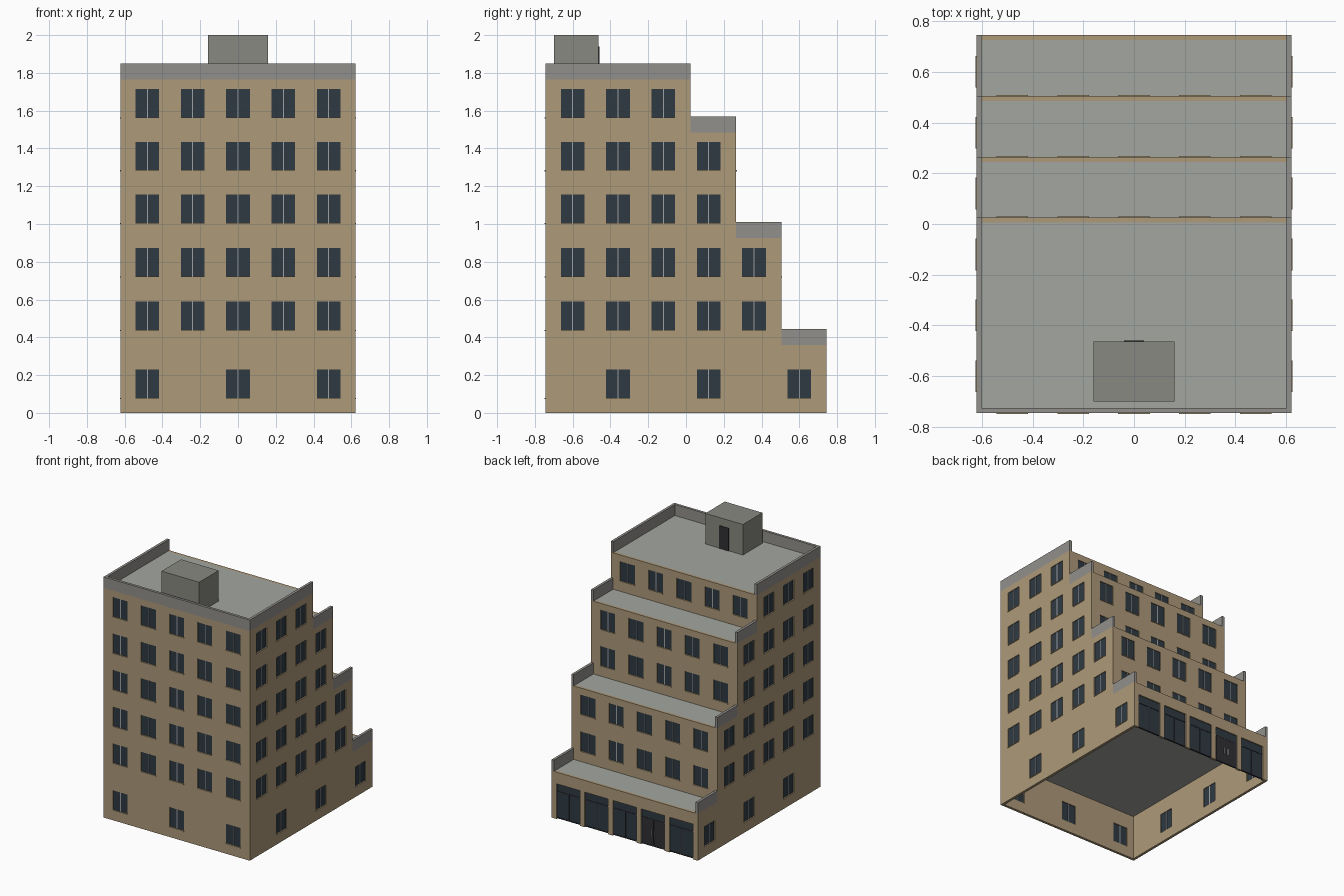
import bpy, bmesh

if "Cube" in bpy.data.objects:
    bpy.data.objects.remove(bpy.data.objects["Cube"])

W, D, T = 0.622, 0.745, 0.02                 # half width, half depth, wall thickness
STEPS = [(0.745, 0.36), (0.505, 0.925), (0.265, 1.485), (0.025, 1.765)]  # rear face y, roof z
FLOORS = [0.36, 0.643, 0.925, 1.205, 1.485]  # upper floor levels
COLS = [-0.48, -0.24, 0, 0.24, 0.48]
PAR = 0.085                                  # parapet height
WW, WH, SILL = 0.125, 0.15, 0.08             # window width, height, sill height


def mat(name, rgb):
    m = bpy.data.materials.new(name)
    m.diffuse_color = (*rgb, 1)
    m.use_nodes = True
    m.node_tree.nodes["Principled BSDF"].inputs["Base Color"].default_value = m.diffuse_color
    return m


TAN = mat("tan_render", (0.42, 0.32, 0.19))
ROOF = mat("roof_grey", (0.37, 0.38, 0.35))
CONC = mat("concrete", (0.29, 0.28, 0.26))
HUT = mat("hut_grey", (0.25, 0.25, 0.22))
GLASS = mat("dark_glass", (0.028, 0.042, 0.055))
FRAME = mat("frame_grey", (0.35, 0.37, 0.38))
DARK = mat("door_dark", (0.03, 0.03, 0.035))


def box(bm, x0, x1, y0, y1, z0, z1):
    x0, x1 = sorted((x0, x1))
    y0, y1 = sorted((y0, y1))
    vs = bmesh.ops.create_cube(bm, size=1)["verts"]
    bmesh.ops.scale(bm, vec=(x1 - x0, y1 - y0, z1 - z0), verts=vs)
    bmesh.ops.translate(bm, vec=((x0 + x1) / 2, (y0 + y1) / 2, (z0 + z1) / 2), verts=vs)


def finish(bm, name, m):
    bmesh.ops.recalc_face_normals(bm, faces=bm.faces)
    me = bpy.data.meshes.new(name)
    bm.to_mesh(me)
    bm.free()
    if m:
        me.materials.append(m)
    o = bpy.data.objects.new(name, me)
    bpy.context.collection.objects.link(o)
    return o


def boxes(name, m, items):
    bm = bmesh.new()
    for b in items:
        box(bm, *b)
    return finish(bm, name, m)


def on_wall(axis, face, s, u0, u1, d0, d1, z0, z1):
    """Box on a wall: u along the wall, d depth inward from the outer face."""
    a, b = face - s * d0, face - s * d1
    return (a, b, u0, u1, z0, z1) if axis == "x" else (u0, u1, a, b, z0, z1)


# list every window: (axis, outer face, direction, centre along wall, bottom z)
wins = [("y", -D, -1, x, SILL) for x in COLS[::2]]
wins += [("x", s * W, s, y, SILL) for s in (-1, 1) for y in (-0.36, 0.12, 0.60)]
for i, f in enumerate(FLOORS):
    tier = i // 2 + 1
    wins += [("y", -D, -1, x, f + SILL) for x in COLS]
    wins += [("y", STEPS[tier][0], 1, x, f + SILL) for x in COLS]
    wins += [("x", s * W, s, -0.60 + 0.24 * k, f + SILL)
             for s in (-1, 1) for k in range(6 - tier)]

# storefront bays in the rear ground floor
BW, BH = 0.10, 0.27
holes = [on_wall(a, f, s, u - WW / 2, u + WW / 2, -0.05, T + 0.05, z, z + WH)
         for a, f, s, u, z in wins]
holes += [(x - BW, x + BW, D - 0.06, D + 0.06, -0.05, BH) for x in COLS]
cutter = boxes("opening_cutter", None, holes)

# stepped side walls, extruded from one profile
profile = [(-D, 0)]
for y, z in STEPS:
    profile += [(y, profile[-1][1] if len(profile) > 1 else 0), (y, z)]
profile.append((-D, STEPS[-1][1]))
walls = []
for name, x in (("left_wall", -W), ("right_wall", W - T)):
    bm = bmesh.new()
    face = bm.faces.new([bm.verts.new((x, y, z)) for y, z in profile])
    ext = bmesh.ops.extrude_face_region(bm, geom=[face])
    bmesh.ops.translate(bm, vec=(T, 0, 0),
                        verts=[v for v in ext["geom"] if isinstance(v, bmesh.types.BMVert)])
    walls.append(finish(bm, name, TAN))

# front wall and the four stepped rear walls
IW = W - T
walls.append(boxes("front_wall", TAN, [(-IW, IW, -D, -D + T, 0, STEPS[-1][1])]))
z0 = 0
for i, (y, z) in enumerate(STEPS):
    walls.append(boxes(f"rear_wall_{i + 1}", TAN, [(-IW, IW, y - T, y, z0, z)]))
    z0 = z

# cut the openings, then drop the cutter
for o in walls:
    mod = o.modifiers.new("openings", "BOOLEAN")
    mod.operation, mod.solver, mod.object = "DIFFERENCE", "EXACT", cutter
dg = bpy.context.evaluated_depsgraph_get()
for o in walls:
    me = bpy.data.meshes.new_from_object(o.evaluated_get(dg))
    o.modifiers.clear()
    o.data = me
bpy.data.objects.remove(cutter)

# terrace and roof slabs
for i, (y, z) in enumerate(STEPS):
    boxes(f"roof_slab_{i + 1}", ROOF, [(-IW, IW, -D + T, y - T, z - 0.012, z)])

# parapets: sides of every step, plus the front of the main roof
par = []
for i, (y, z) in enumerate(STEPS):
    start = STEPS[i + 1][0] if i < 3 else -D
    par += [(s * IW, s * W, start, y, z, z + PAR) for s in (-1, 1)]
top = STEPS[-1][1]
par.append((-IW, IW, -D, -D + T, top, top + PAR))
boxes("parapets", CONC, par)

# windows: glass, centre mullions and sills
boxes("window_glass", GLASS,
      [on_wall(a, f, s, u - WW / 2, u + WW / 2, 0.006, 0.014, z, z + WH) for a, f, s, u, z in wins])
boxes("window_mullions", FRAME,
      [on_wall(a, f, s, u - 0.003, u + 0.003, 0.003, 0.017, z, z + WH) for a, f, s, u, z in wins])
boxes("window_sills", TAN,
      [on_wall(a, f, s, u - WW / 2, u + WW / 2, -0.004, 0.006, z - 0.006, z) for a, f, s, u, z in wins])

# storefront glazing, with the entrance in one bay
glass, bars = [], []
DOOR_X = -0.24
for x in COLS:
    def bay(u0, u1, d0, d1, a, b):
        return on_wall("y", D, 1, x + u0, x + u1, d0, d1, a, b)
    glass.append(bay(-BW, BW, 0.009, 0.015, 0.004, BH))
    bars += [bay(-BW, BW, 0.006, 0.018, 0.205, 0.212),
             bay(-0.003, 0.003, 0.006, 0.018, 0.004, 0.205),
             bay(-BW, BW, 0.006, 0.018, 0.004, 0.012)]
boxes("shop_glass", GLASS, glass)
boxes("shop_frames", DARK, bars)
boxes("entrance_doors", DARK,
      [(DOOR_X + a, DOOR_X + b, D - 0.017, D - 0.007, 0.004, 0.205)
       for a, b in ((-0.09, -0.004), (0.004, 0.09))])
boxes("door_handles", FRAME,
      [(DOOR_X + a - 0.003, DOOR_X + a + 0.003, D - 0.007, D - 0.002, 0.08, 0.13)
       for a in (-0.015, 0.015)])

# rooftop stair hut and its door
boxes("stair_hut", HUT, [(-0.16, 0.16, -0.70, -0.463, top, 2.0)])
boxes("hut_door", DARK, [(-0.04, 0.04, -0.465, -0.459, top, 1.94)])
